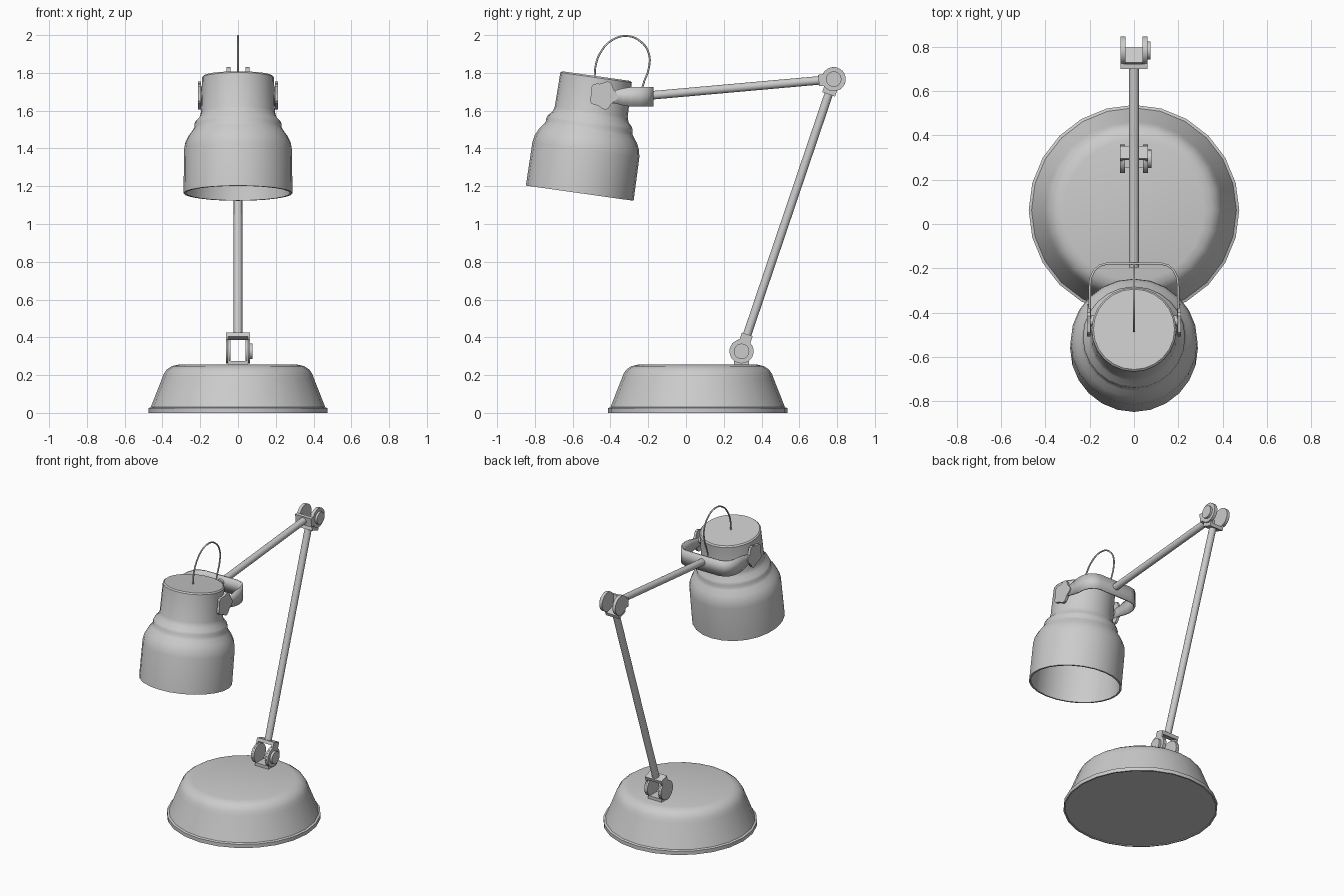
import bpy, bmesh, math
from mathutils import Vector, Matrix

if "Cube" in bpy.data.objects:
    bpy.data.objects.remove(bpy.data.objects["Cube"])


def finish(name, bm, loc=(0, 0, 0), tilt=0.0, angle=35):
    bmesh.ops.recalc_face_normals(bm, faces=bm.faces)
    me = bpy.data.meshes.new(name)
    bm.to_mesh(me)
    bm.free()
    ob = bpy.data.objects.new(name, me)
    bpy.context.collection.objects.link(ob)
    ob.location = loc
    ob.rotation_euler = (tilt, 0, 0)
    bpy.ops.object.select_all(action='DESELECT')
    ob.select_set(True)
    bpy.context.view_layer.objects.active = ob
    bpy.ops.object.shade_smooth_by_angle(angle=math.radians(angle))
    return ob


def lathe(name, profile, loc, tilt=0.0, steps=24):
    bm = bmesh.new()
    vs = [bm.verts.new((r, 0, z)) for r, z in profile]
    es = [bm.edges.new(p) for p in zip(vs, vs[1:])]
    bmesh.ops.spin(bm, geom=vs + es, cent=(0, 0, 0), axis=(0, 0, 1),
                   angle=2 * math.pi, steps=steps, use_merge=False)
    bmesh.ops.remove_doubles(bm, verts=bm.verts, dist=1e-4)
    return finish(name, bm, loc, tilt)


def slab(bm, outline, x0, x1):
    # extrude a (y, z) outline along x
    f = bm.faces.new([bm.verts.new((x0, y, z)) for y, z in outline])
    new = bmesh.ops.extrude_face_region(bm, geom=[f])['geom']
    bmesh.ops.translate(bm, vec=(x1 - x0, 0, 0),
                        verts=[v for v in new if isinstance(v, bmesh.types.BMVert)])


def ring(r, n=20, wave=0.0, lobes=5, phase=0.0):
    pts = []
    for i in range(n):
        a = 2 * math.pi * i / n
        q = r + wave * math.cos(lobes * a + phase)
        pts.append((q * math.cos(a), q * math.sin(a)))
    return pts


def clevis(name, pivot, tilt, outer, d, w, r=0.064, th=0.011):
    # two round-ended cheeks joined by a crossbar at distance d
    bm = bmesh.new()
    al = math.asin(w / r)
    n = 18
    outline = [(w, d), (-w, d)]
    for i in range(n + 1):
        a = math.pi / 2 + al + (2 * math.pi - 2 * al) * i / n
        outline.append((r * math.cos(a), r * math.sin(a)))
    for s in (-1, 1):
        slab(bm, outline, s * outer, s * (outer - th))
    slab(bm, [(w, d - 0.022), (w, d), (-w, d), (-w, d - 0.022)], -outer + th, outer - th)
    return finish(name, bm, pivot, tilt)


def rod(name, a, b, r):
    bm = bmesh.new()
    v = b - a
    m = Matrix.Translation((a + b) / 2) @ v.to_track_quat('Z', 'Y').to_matrix().to_4x4()
    bmesh.ops.create_cone(bm, cap_ends=True, segments=16, radius1=r, radius2=r,
                          depth=v.length, matrix=m)
    return finish(name, bm)


def tilt_of(v):
    return math.atan2(-v.y, v.z)


# weighted base
lathe("base", [(0, 0.005), (0.465, 0.005), (0.465, 0), (0.475, 0), (0.475, 0.025),
               (0.462, 0.03), (0.403, 0.18), (0.393, 0.207), (0.377, 0.23),
               (0.352, 0.247), (0.318, 0.255), (0, 0.255)], (0, 0.062, 0))

# arms and hinges
low = Vector((0, 0.294, 0.326))
top = Vector((0, 0.782, 1.767))
head = Vector((0, -0.195, 1.68))
d1 = (top - low).normalized()
d2 = (head - top).normalized()
rod("lower_arm", low + d1 * 0.085, top - d1 * 0.075, 0.0225)
rod("upper_arm", top + d2 * 0.07, head, 0.0225)
clevis("base_hinge", low, math.pi, 0.051, 0.073, 0.04)
clevis("lower_arm_hinge", low, tilt_of(d1), 0.063, 0.095, 0.03)
clevis("elbow_lower_hinge", top, tilt_of(-d1), 0.05, 0.085, 0.036)
clevis("elbow_upper_hinge", top, tilt_of(d2), 0.06, 0.08, 0.03)
for name, p, x in (("base_hinge_knob", low, 0.06), ("elbow_knob", top, 0.057)):
    bm = bmesh.new()
    slab(bm, ring(0.041), x, x + 0.018)
    finish(name, bm, p)

# lamp shade, open at the bottom
outer = [(0, 0), (0.183, 0), (0.191, -0.008), (0.195, -0.19), (0.203, -0.218),
         (0.224, -0.24), (0.231, -0.257), (0.231, -0.275), (0.24, -0.29),
         (0.262, -0.32), (0.279, -0.355), (0.286, -0.395), (0.288, -0.626)]
inner = [(max(r - 0.012, 0), z - (0.012 if z > -0.1 else 0)) for r, z in reversed(outer[1:])]
lathe("lamp_shade", outer + inner + [(0, -0.012)], (0, -0.475, 1.783),
      tilt_of(Vector((0, 0.0875, 0.62))))

# U-shaped strap: (x, y, half height)
half = [(0.2, -0.49, 0.03), (0.2, -0.42, 0.03), (0.2, -0.37, 0.036), (0.2, -0.33, 0.046),
        (0.2, -0.29, 0.052), (0.196, -0.245, 0.052), (0.18, -0.21, 0.052),
        (0.155, -0.188, 0.052), (0.12, -0.178, 0.052)]
path = half + [(-x, y, h) for x, y, h in reversed(half)]
bm = bmesh.new()
rows = [(bm.verts.new((x, y, -h)), bm.verts.new((x, y, h))) for x, y, h in path]
for a, b in zip(rows, rows[1:]):
    bm.faces.new((a[0], b[0], b[1], a[1]))
strap = finish("head_strap", bm, (0, 0, 1.673))
mod = strap.modifiers.new("thickness", 'SOLIDIFY')
mod.thickness = 0.01
mod.offset = 0

# lobed knobs clamping the strap to the shade
for s, side in ((-1, "left"), (1, "right")):
    bm = bmesh.new()
    slab(bm, ring(0.07, 30, 0.008, 5, 0.6), s * 0.196, s * 0.212)
    finish(side + "_strap_knob", bm, (0, -0.438, 1.682))
    bm = bmesh.new()
    slab(bm, ring(0.025, 16), s * 0.18, s * 0.2)
    finish(side + "_strap_pin", bm, (0, -0.438, 1.682))

# power cable looping from shade to arm
cu = bpy.data.curves.new("cable", 'CURVE')
cu.dimensions = '3D'
cu.bevel_depth = 0.005
cu.bevel_resolution = 2
cu.resolution_u = 5
pts = [(-0.484, 1.77), (-0.478, 1.84), (-0.457, 1.9), (-0.394, 1.972), (-0.312, 1.995),
       (-0.24, 1.966), (-0.196, 1.9), (-0.198, 1.82), (-0.226, 1.74), (-0.232, 1.7), (-0.195, 1.68)]
sp = cu.splines.new('BEZIER')
sp.bezier_points.add(len(pts) - 1)
for bp, (y, z) in zip(sp.bezier_points, pts):
    bp.co = (0, y, z)
    bp.handle_left_type = bp.handle_right_type = 'AUTO'
bpy.context.collection.objects.link(bpy.data.objects.new("cable", cu))
